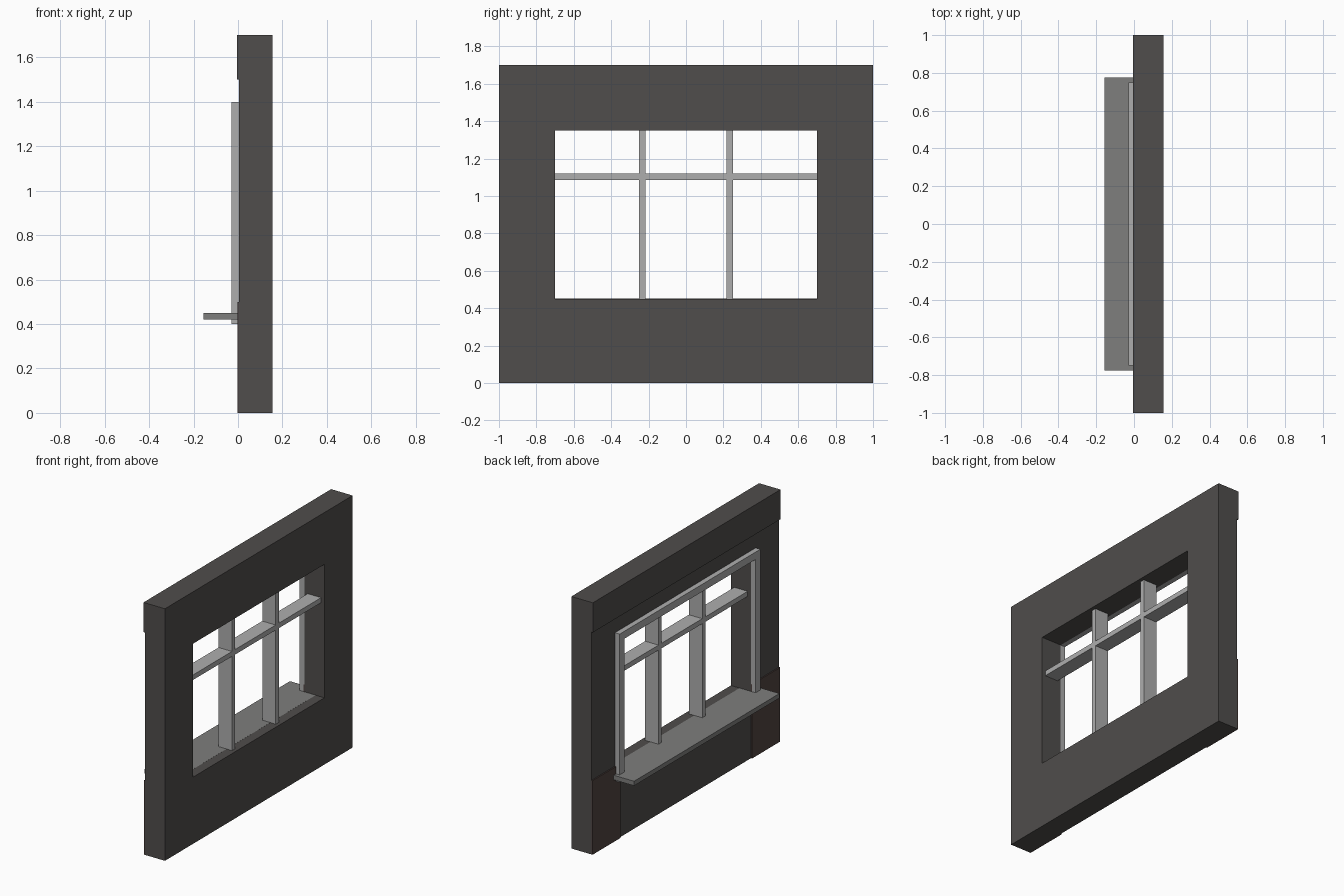
import bpy, bmesh

if "Cube" in bpy.data.objects:
    bpy.data.objects.remove(bpy.data.objects["Cube"])


def material(name, rgb):
    m = bpy.data.materials.new(name)
    m.diffuse_color = (*rgb, 1)
    m.use_nodes = True
    m.node_tree.nodes["Principled BSDF"].inputs["Base Color"].default_value = m.diffuse_color
    return m


WALL = material("dark_plaster", (0.08, 0.075, 0.072))
PLINTH = material("brown_brick", (0.085, 0.058, 0.052))
SILL = material("sill_stone", (0.21, 0.21, 0.205))
TRIM = material("light_trim", (0.42, 0.42, 0.42))


def finish(name, bm, mat):
    bmesh.ops.recalc_face_normals(bm, faces=bm.faces)
    me = bpy.data.meshes.new(name)
    bm.to_mesh(me)
    bm.free()
    me.materials.append(mat)
    ob = bpy.data.objects.new(name, me)
    bpy.context.collection.objects.link(ob)
    return ob


def box(name, x, y, z, mat):
    bm = bmesh.new()
    bmesh.ops.create_cube(bm, size=1)
    for v in bm.verts:
        v.co = [r[0] if c < 0 else r[1] for r, c in zip((x, y, z), v.co)]
    return finish(name, bm, mat)


def ring(name, x, outer, inner, mat):
    """Rectangular frame; outer and inner are (half width, z low, z high)."""
    bm = bmesh.new()
    loops = [[bm.verts.new((x[0], y, z)) for y, z in
              ((-w, a), (w, a), (w, b), (-w, b))] for w, a, b in (outer, inner)]
    for i in range(4):
        j = (i + 1) % 4
        bm.faces.new((loops[0][i], loops[0][j], loops[1][j], loops[1][i]))
    ext = bmesh.ops.extrude_face_region(bm, geom=bm.faces[:], use_keep_orig=True)
    for v in ext["geom"]:
        if isinstance(v, bmesh.types.BMVert):
            v.co.x = x[1]
    return finish(name, bm, mat)


# Wall with window opening
ring("wall", (0.005, 0.155), (1, 0, 1.7), (0.7, 0.45, 1.35), WALL)

# Raised band along the top and corner plinths on the outer face
box("top_band", (-0.005, 0.006), (-1, 1), (1.5, 1.7), WALL)
for side, y in (("left", (0.7, 1)), ("right", (-1, -0.7))):
    box("plinth_" + side, (-0.003, 0.006), y, (0, 0.5), PLINTH)

# Outer window trim and sill running into the opening
ring("window_trim", (-0.03, 0.006), (0.75, 0.4, 1.4), (0.7, 0.449, 1.35), TRIM)
box("window_sill", (-0.155, 0.006), (-0.775, 0.775), (0.42, 0.4505), SILL)
box("inner_sill", (0.006, 0.09), (-0.7, 0.7), (0.42, 0.4505), SILL)

# Glazing bars
for side, y in (("left", 0.2333), ("right", -0.2333)):
    box("upright_bar_" + side, (0.03, 0.13), (y - 0.017, y + 0.017), (0.45, 1.35), TRIM)
box("cross_bar", (0.03, 0.13), (-0.7, 0.7), (1.085, 1.119), TRIM)
